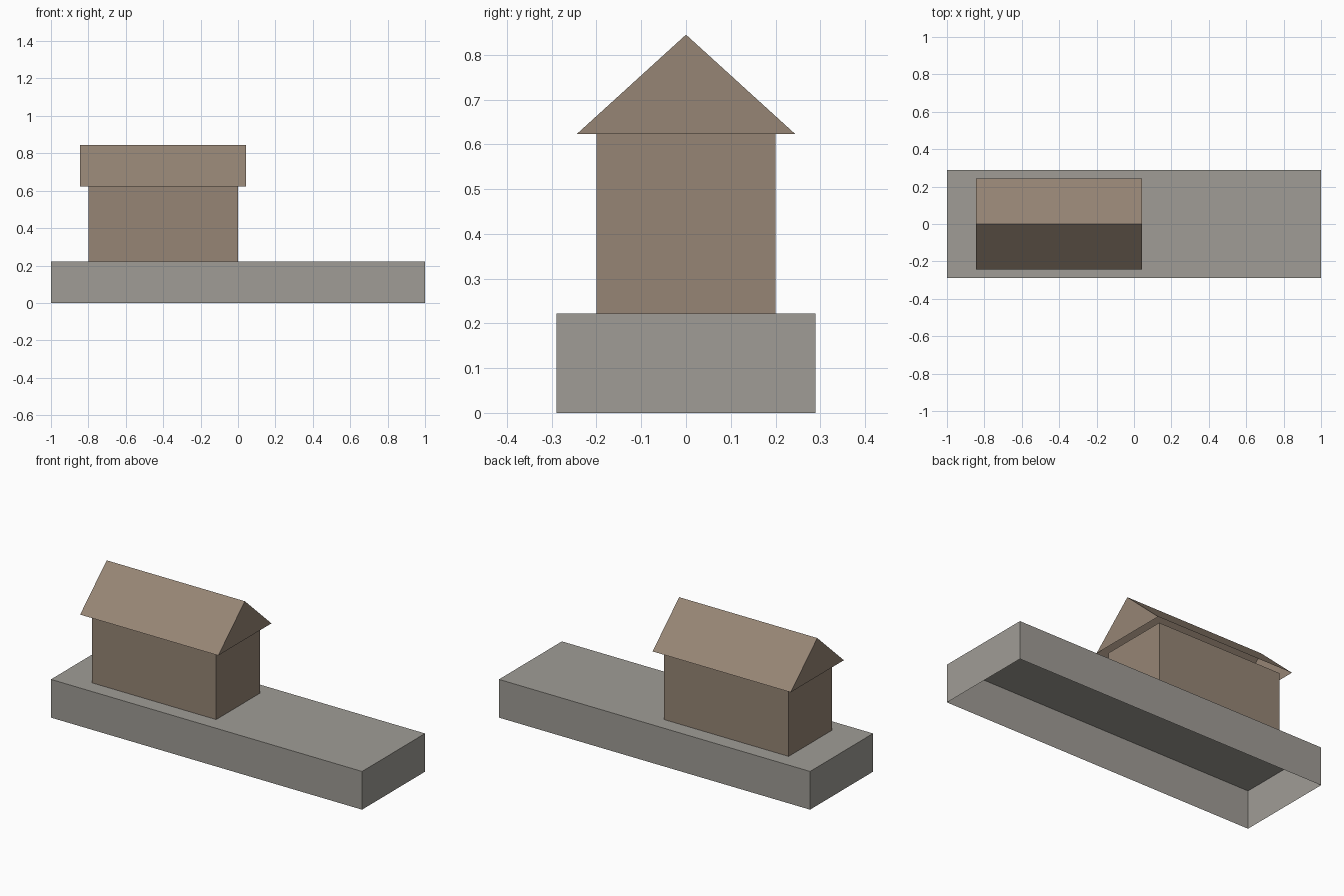
import bpy, bmesh

cube = bpy.data.objects.get("Cube")
if cube:
    bpy.data.objects.remove(cube, do_unlink=True)


def make_material(name, rgb):
    mat = bpy.data.materials.new(name)
    mat.use_nodes = True
    mat.diffuse_color = (*rgb, 1)
    mat.node_tree.nodes["Principled BSDF"].inputs["Base Color"].default_value = (*rgb, 1)
    return mat


def open_prism(name, profile, x0, x1, mat):
    """Extrude a (y, z) profile along x and leave the underside open."""
    bm = bmesh.new()
    end = bm.faces.new([bm.verts.new((x0, y, z)) for y, z in profile])
    out = bmesh.ops.extrude_face_region(bm, geom=[end], use_keep_orig=True)
    verts = [v for v in out["geom"] if isinstance(v, bmesh.types.BMVert)]
    bmesh.ops.translate(bm, verts=verts, vec=(x1 - x0, 0, 0))
    bmesh.ops.recalc_face_normals(bm, faces=bm.faces)
    under = [f for f in bm.faces if f.normal.z < -0.9]
    bmesh.ops.delete(bm, geom=under, context="FACES_ONLY")
    mesh = bpy.data.meshes.new(name)
    bm.to_mesh(mesh)
    bm.free()
    mesh.materials.append(mat)
    obj = bpy.data.objects.new(name, mesh)
    bpy.context.collection.objects.link(obj)
    return obj


def rectangle(half_width, z0, z1):
    return [(-half_width, z0), (half_width, z0), (half_width, z1), (-half_width, z1)]


stone = make_material("grey_stone", (0.35, 0.335, 0.305))
timber = make_material("brown_timber", (0.305, 0.235, 0.178))

BASE_TOP, EAVES, RIDGE = 0.222, 0.623, 0.845

# Long base block
open_prism("base", rectangle(0.289, 0, BASE_TOP), -1, 1, stone)

# House walls
open_prism("walls", rectangle(0.2, BASE_TOP, EAVES), -0.8, 0, timber)

# Gabled roof with overhang
open_prism("roof", [(-0.244, EAVES), (0.244, EAVES), (0, RIDGE)], -0.844, 0.044, timber)
